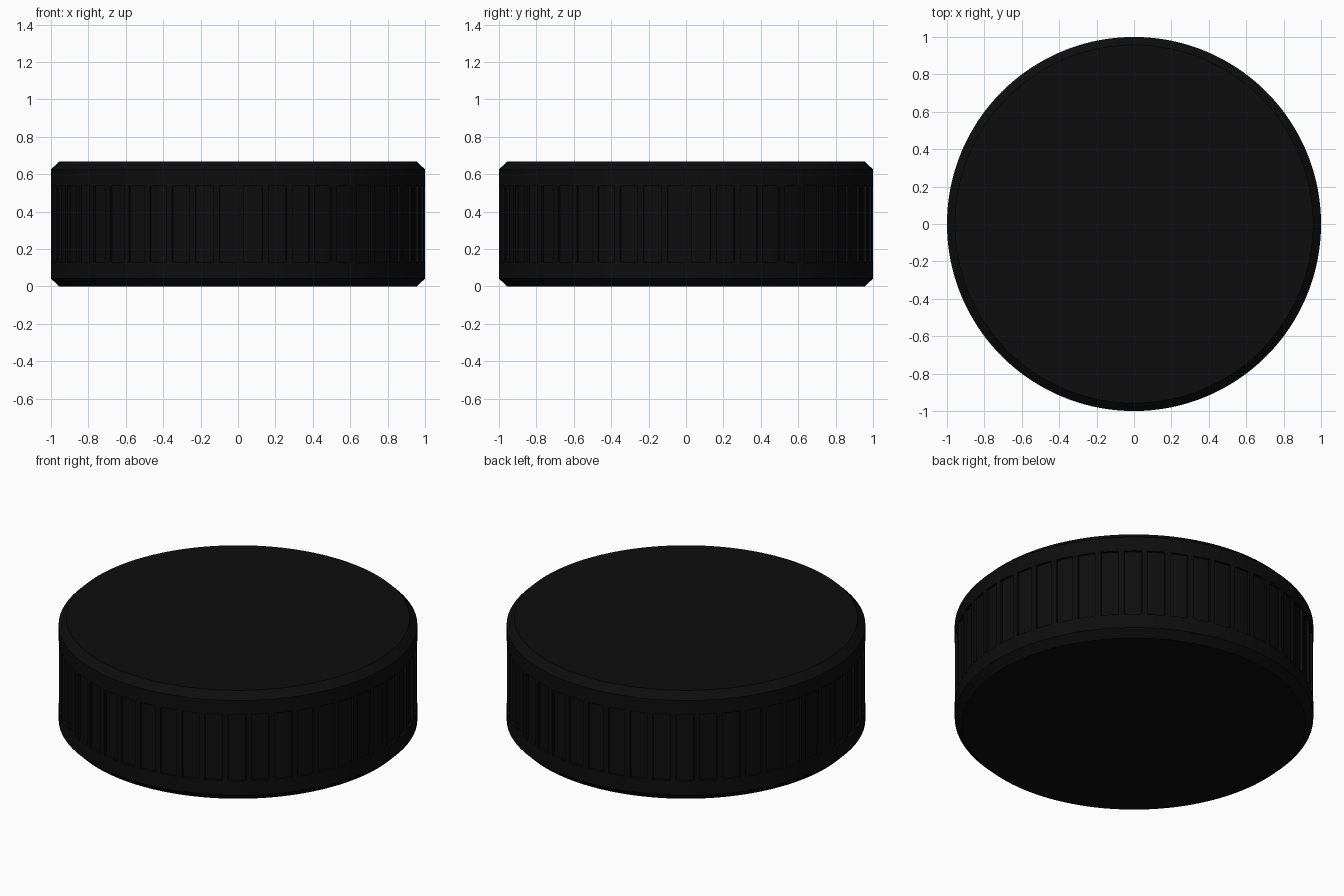
import bpy, bmesh, math

if "Cube" in bpy.data.objects:
    bpy.data.objects.remove(bpy.data.objects["Cube"])

SEG = 192      # sides of the disc
GROUP = 4      # sides per grip unit: one rib + three recessed
DEPTH = 0.014  # recess depth of the grip panels

# Disc outline (radius, height) with chamfered rims and a grip band
profile = [(0.957, 0.0), (1.0, 0.042), (1.0, 0.13),
           (1.0, 0.537), (1.0, 0.625), (0.957, 0.667)]

bm = bmesh.new()
rings = []
for r, z in profile:
    rings.append([bm.verts.new((r * math.cos(2 * math.pi * i / SEG),
                                r * math.sin(2 * math.pi * i / SEG), z))
                  for i in range(SEG)])

# Side walls, remembering the faces of the grip panels
panels = []
for k in range(len(rings) - 1):
    lo, hi = rings[k], rings[k + 1]
    for i in range(SEG):
        j = (i + 1) % SEG
        f = bm.faces.new((lo[i], lo[j], hi[j], hi[i]))
        if k == 2 and i % GROUP != 0:
            panels.append(f)

# Flat top and bottom
bm.faces.new(rings[-1])
bm.faces.new(rings[0][::-1])

# Push the grip panels inward, leaving thin upright ribs
res = bmesh.ops.extrude_face_region(bm, geom=panels)
for v in res["geom"]:
    if isinstance(v, bmesh.types.BMVert):
        v.co.x *= 1 - DEPTH
        v.co.y *= 1 - DEPTH
bmesh.ops.delete(bm, geom=[f for f in panels if f.is_valid], context='FACES')
bmesh.ops.recalc_face_normals(bm, faces=bm.faces)

mesh = bpy.data.meshes.new("puck")
bm.to_mesh(mesh)
bm.free()
puck = bpy.data.objects.new("puck", mesh)
bpy.context.collection.objects.link(puck)

# Black rubber
rubber = bpy.data.materials.new("black_rubber")
rubber.diffuse_color = (0.004, 0.004, 0.004, 1)
rubber.use_nodes = True
rubber.node_tree.nodes["Principled BSDF"].inputs["Base Color"].default_value = rubber.diffuse_color
mesh.materials.append(rubber)

bpy.context.view_layer.objects.active = puck
puck.select_set(True)
bpy.ops.object.shade_smooth_by_angle(angle=math.radians(30))
